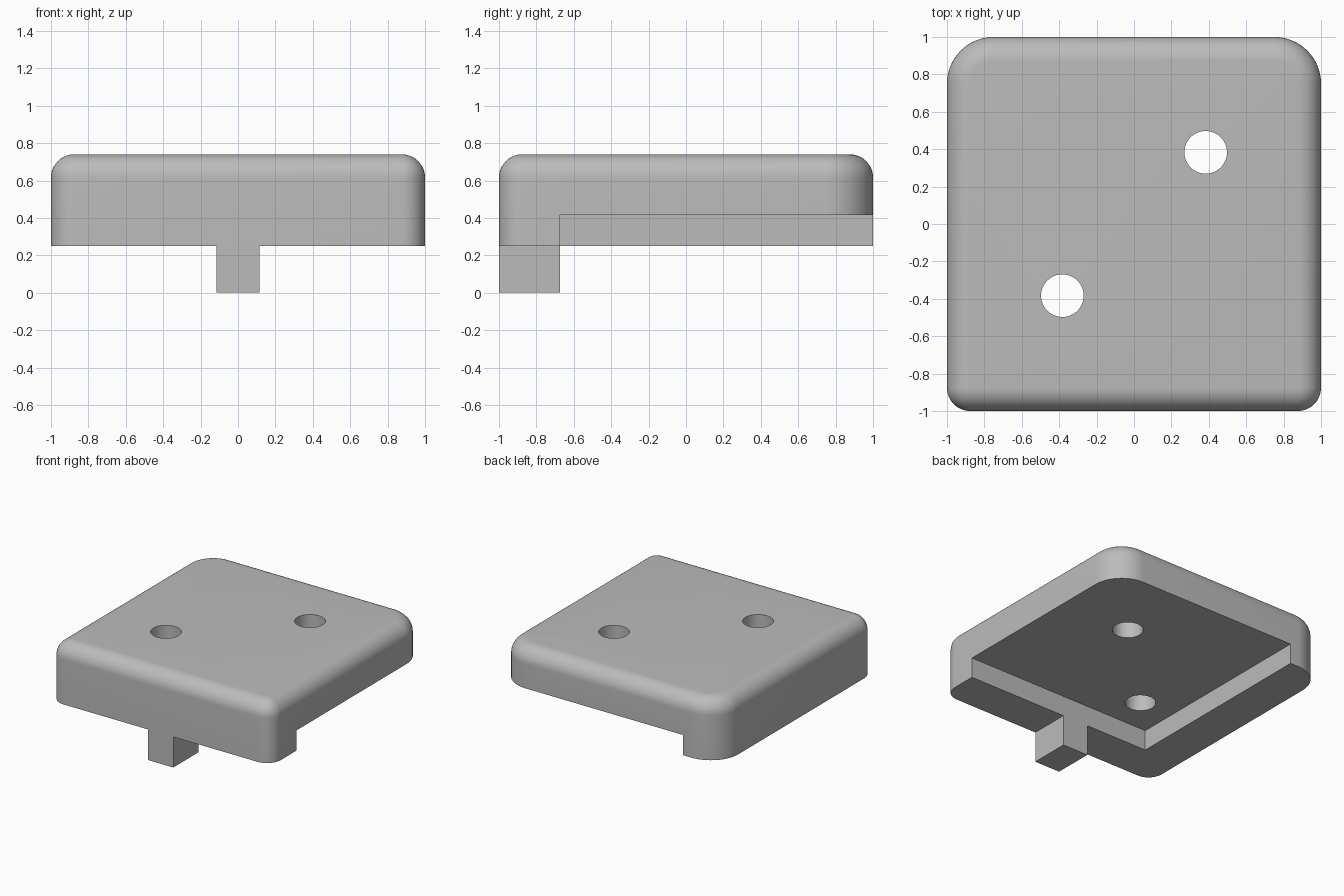
import bpy, bmesh
from math import sin, cos, pi, radians

cube = bpy.data.objects.get("Cube")
if cube:
    bpy.data.objects.remove(cube)

BASE, TOP, FILLET, BACK_R = 0.25, 0.74, 0.125, 0.25
RIM, STEP = 0.675, 0.415

grey = bpy.data.materials.new("plain grey")
grey.use_nodes = True
grey.diffuse_color = (0.5, 0.5, 0.5, 1)
grey.node_tree.nodes["Principled BSDF"].inputs["Base Color"].default_value = (0.5, 0.5, 0.5, 1)


def add_object(name, bm):
    bmesh.ops.recalc_face_normals(bm, faces=bm.faces)
    mesh = bpy.data.meshes.new(name)
    bm.to_mesh(mesh)
    bm.free()
    mesh.materials.append(grey)
    obj = bpy.data.objects.new(name, mesh)
    bpy.context.collection.objects.link(obj)
    return obj


def box(name, lo, hi):
    bm = bmesh.new()
    bmesh.ops.create_cube(bm, size=1)
    for v in bm.verts:
        v.co = [(a + b) / 2 + c * (b - a) for a, b, c in zip(lo, hi, v.co)]
    return add_object(name, bm)


def outline(inset, steps=16):
    """Rounded square with small front corners and large back corners."""
    points = []
    for i, (sx, sy) in enumerate([(1, 1), (-1, 1), (-1, -1), (1, -1)]):
        r = BACK_R if sy > 0 else FILLET
        for k in range(steps + 1):
            a = (i + k / steps) * pi / 2
            points.append((sx * (1 - r) + (r - inset) * cos(a),
                           sy * (1 - r) + (r - inset) * sin(a)))
    return points


# Cover plate: straight walls, then a quarter-round top edge
bm = bmesh.new()
levels = [(0, BASE)]
for k in range(13):
    a = k / 12 * pi / 2
    levels.append((FILLET * (1 - cos(a)), TOP - FILLET + FILLET * sin(a)))
rings = [[bm.verts.new((x, y, z)) for x, y in outline(d)] for d, z in levels]
for low, high in zip(rings, rings[1:]):
    for i in range(len(low)):
        bm.faces.new((low[i - 1], low[i], high[i], high[i - 1]))
bm.faces.new(rings[0])
bm.faces.new(rings[-1])
bmesh.ops.remove_doubles(bm, verts=bm.verts, dist=0.0005)
plate = add_object("cover_plate", bm)

# Underside recess, open on two sides, and two screw holes
cutters = [box("recess_cutter", (-RIM, -RIM, 0), (1.5, 1.5, STEP))]
for s in (1, -1):
    bm = bmesh.new()
    bmesh.ops.create_cone(bm, cap_ends=True, segments=48, radius1=0.114, radius2=0.114, depth=2)
    bmesh.ops.translate(bm, verts=bm.verts, vec=(0.383 * s, 0.383 * s, 0.5))
    cutters.append(add_object("hole_cutter", bm))

bpy.context.view_layer.objects.active = plate
for cutter in cutters:
    cutter.hide_render = True
    mod = plate.modifiers.new("cut", "BOOLEAN")
    mod.operation = "DIFFERENCE"
    mod.solver = "EXACT"
    mod.object = cutter
    bpy.ops.object.modifier_apply(modifier=mod.name)
for cutter in cutters:
    bpy.data.objects.remove(cutter)

bpy.ops.object.select_all(action="DESELECT")
plate.select_set(True)
bpy.ops.object.shade_smooth_by_angle(angle=radians(30))

# Locating tab under the front rim
box("front_tab", (-0.115, -1, 0), (0.115, -RIM, BASE))
